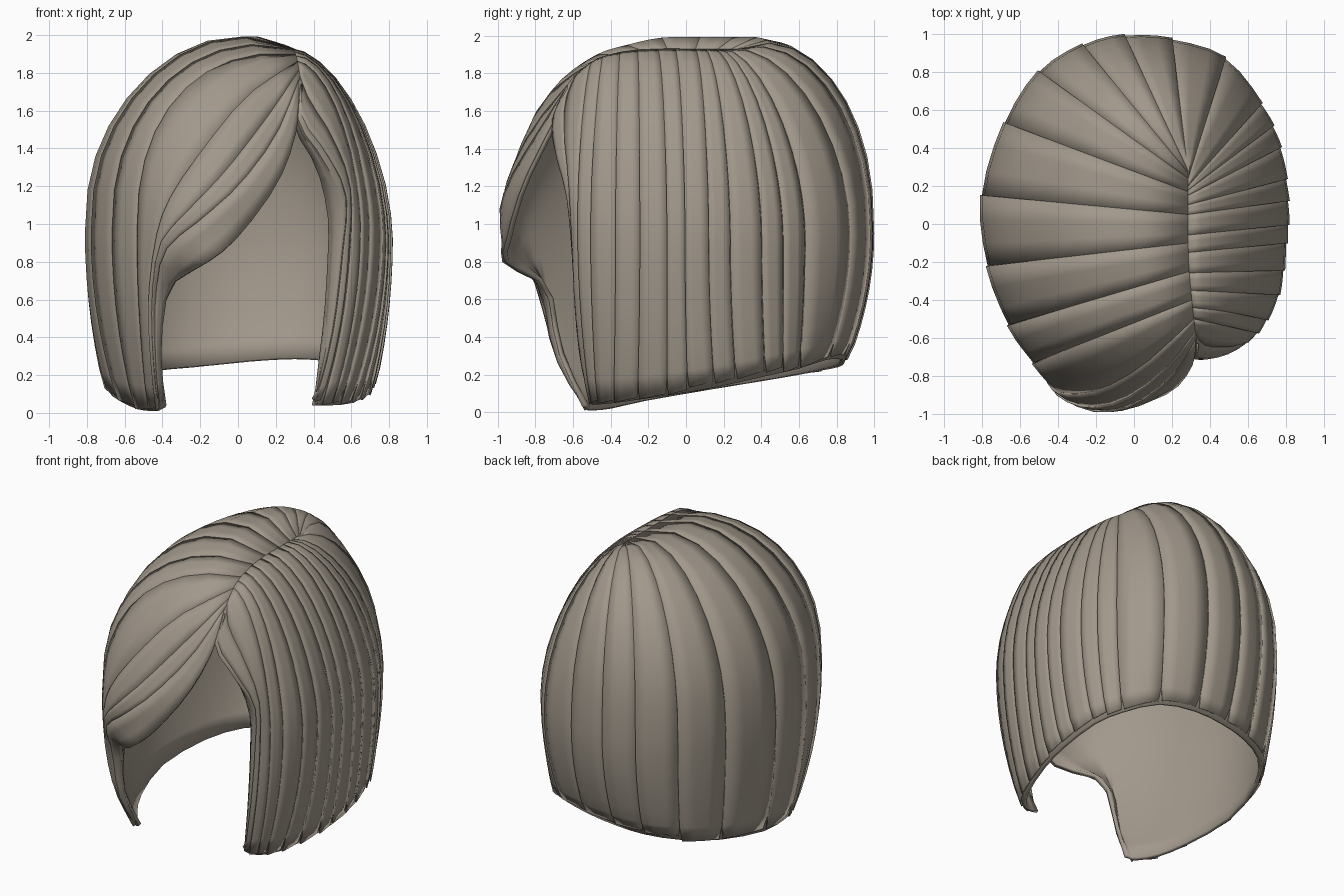
import bpy, bmesh, math, random
from mathutils import Vector

if "Cube" in bpy.data.objects:
    bpy.data.objects.remove(bpy.data.objects["Cube"])
random.seed(4)

hair = bpy.data.materials.new("taupe_hair")
hair.diffuse_color = (0.36, 0.315, 0.26, 1)
hair.use_nodes = True
hair.node_tree.nodes["Principled BSDF"].inputs["Base Color"].default_value = hair.diffuse_color
UP, LOW = 9, 7
N = UP + LOW


def catmull(pts, t):
    """Point on a smooth curve through pts, t in 0..len-1."""
    i = min(int(t), len(pts) - 2)
    f = t - i
    b, c = pts[i], pts[i + 1]
    a = pts[i - 1] if i > 0 else b * 2 - c
    d = pts[i + 2] if i + 2 < len(pts) else c * 2 - b
    return 0.5 * (2 * b + (c - a) * f + (2 * a - 5 * b + 4 * c - d) * f * f
                  + (3 * b - a - 3 * c + d) * f ** 3)


def guide(*pts):
    """Hand-placed guide lock, resampled."""
    pts = [Vector(p) for p in pts]
    return [catmull(pts, k / N * (len(pts) - 1)) for k in range(N + 1)]


def fall(ry, bx, by, bz, hx, hy, hz):
    """Guide lock from the parting, over the widest point b, to the hem h."""
    root = Vector((0.285 + 0.1 * max(0, -ry - 0.2), ry,
                   1.93 - 0.75 * max(0, -ry - 0.2) ** 2))
    left = min(1, max(0, (0.6 - bx) / 1.1))
    e = 2 / (1.7 + 0.7 * min(1, left * 2))
    crown = left * min(1, max(0.1, 1 + (by + 0.2) * 1.6))   # lower towards the brow
    out = []
    for k in range(UP):
        a = k / UP * math.pi / 2
        s, h = math.sin(a) ** e, math.cos(a) ** e
        h += 0.49 * crown * s * (1 - s) ** 1.5
        out.append(Vector((root.x + (bx - root.x) * s, root.y + (by - root.y) * s,
                           bz + (root.z - bz) * h)))
    for k in range(LOW + 1):
        u = k / LOW
        w = u ** 2
        out.append(Vector((bx + (hx - bx) * w, by + (hy - by) * w, bz + (hz - bz) * u)))
    return out


# guide locks: right face edge, around the back, left side, swept fringe
guides = [
    guide((.33, -.60, 1.66), (.30, -.68, 1.52), (.42, -.62, 1.30), (.48, -.56, 1.05),
          (.48, -.55, .80), (.46, -.54, .50), (.43, -.52, .25), (.41, -.50, .05)),
    guide((.33, -.63, 1.74), (.34, -.71, 1.56), (.47, -.69, 1.37), (.57, -.63, 1.15),
          (.55, -.60, .85), (.51, -.58, .50), (.46, -.55, .25), (.40, -.50, .04))]
for row in [(-.50, .65, -.57, 1.0, .50, -.50, .04), (-.35, .76, -.37, .95, .60, -.38, .05),
            (-.15, .80, -.10, .92, .69, -.10, .09), (.05, .81, .12, .92, .72, .15, .13),
            (.15, .77, .40, .92, .69, .42, .19), (.20, .67, .63, .95, .60, .60, .23),
            (.24, .48, .87, .95, .42, .76, .28), (.27, .20, .97, .95, .18, .84, .28),
            (.28, -.05, .99, .95, -.05, .85, .26), (.27, -.27, .94, .95, -.25, .82, .24),
            (.24, -.50, .80, .95, -.46, .72, .22), (.17, -.68, .53, .95, -.62, .50, .18),
            (.05, -.80, .15, .95, -.70, .13, .12), (-.10, -.77, -.22, .95, -.63, -.22, .06),
            (-.25, -.66, -.53, .95, -.54, -.40, .02), (-.40, -.53, -.73, .95, -.47, -.49, .01)]:
    guides.append(fall(*row))
guides += [
    guide((.315, -.50, 1.862), (.05, -.74, 1.68), (-.18, -.87, 1.40), (-.35, -.89, 1.15),
          (-.43, -.86, .93), (-.47, -.77, .60), (-.46, -.68, .30), (-.43, -.53, .01)),
    guide((.328, -.60, 1.78), (.20, -.80, 1.47), (0, -.95, 1.20), (-.20, -.98, 1.02),
          (-.38, -.90, .86), (-.43, -.76, .62), (-.43, -.69, .30), (-.41, -.54, .02)),
    guide((.335, -.63, 1.70), (.30, -.76, 1.45), (.20, -.88, 1.20), (0, -.96, .93),
          (-.17, -.97, .79), (-.36, -.76, .66), (-.41, -.69, .35), (-.39, -.56, .03))]


def column(t):
    return [catmull([g[k] for g in guides], t) for k in range(N + 1)]


def lift(p, d):
    n = Vector((p.x, p.y, max(0, p.z - 0.9) * 0.9))
    return p + n.normalized() * d


def sheet(bm, cols):
    vs = [[bm.verts.new(p) for p in c] for c in cols]
    for a, b in zip(vs, vs[1:]):
        for k in range(N):
            bm.faces.new((a[k], a[k + 1], b[k + 1], b[k]))
    flat = [v for c in vs for v in c]
    bmesh.ops.remove_doubles(bm, verts=flat, dist=0.0005)


def finish(name, bm, thick):
    bmesh.ops.dissolve_degenerate(bm, edges=bm.edges[:], dist=0.0005)
    me = bpy.data.meshes.new(name)
    bm.to_mesh(me)
    bm.free()
    me.materials.append(hair)
    ob = bpy.data.objects.new(name, me)
    bpy.context.collection.objects.link(ob)
    mod = ob.modifiers.new("thickness", 'SOLIDIFY')
    mod.thickness, mod.offset = thick, -1
    bpy.context.view_layer.objects.active = ob
    ob.select_set(True)
    bpy.ops.object.shade_smooth_by_angle(angle=math.radians(35))
    ob.select_set(False)


# base shell: closed smooth inside of the hair
last = len(guides) - 1
bm = bmesh.new()
sheet(bm, [[lift(p, -0.01) for p in column(i / 2)] for i in range(last * 2 + 1)])
finish("hair_shell", bm, 0.025)

# overlapping locks: one edge of each lies slightly above its neighbour
cuts = [0.0]
for i in range(last):
    n = 2 if 1 <= i <= 6 or i == 18 else 1
    cuts += [i + (j + (random.uniform(-.2, .2) if j < n else 0)) / n for j in range(1, n + 1)]
bm = bmesh.new()
for a, b in zip(cuts, cuts[1:]):
    tip = random.uniform(-0.005, 0.025)
    cols = []
    for j in range(4):
        f = j / 3
        c = column(a + (b - a) * f)
        col = [lift(p, 0.010 * (1 - f) * min(1, max(0, k - 2) / 5)) for k, p in enumerate(c)]
        col[-1] = col[-1] + Vector((0, 0, tip + 0.012 * f))
        cols.append(col)
    # taper the ends of the lock so small notches show at the hem
    for side, nb in ((0, 1), (3, 2)):
        cols[side][-1] = cols[side][-1].lerp(cols[nb][-1], 0.15)
    sheet(bm, cols)
finish("hair_locks", bm, 0.010)
